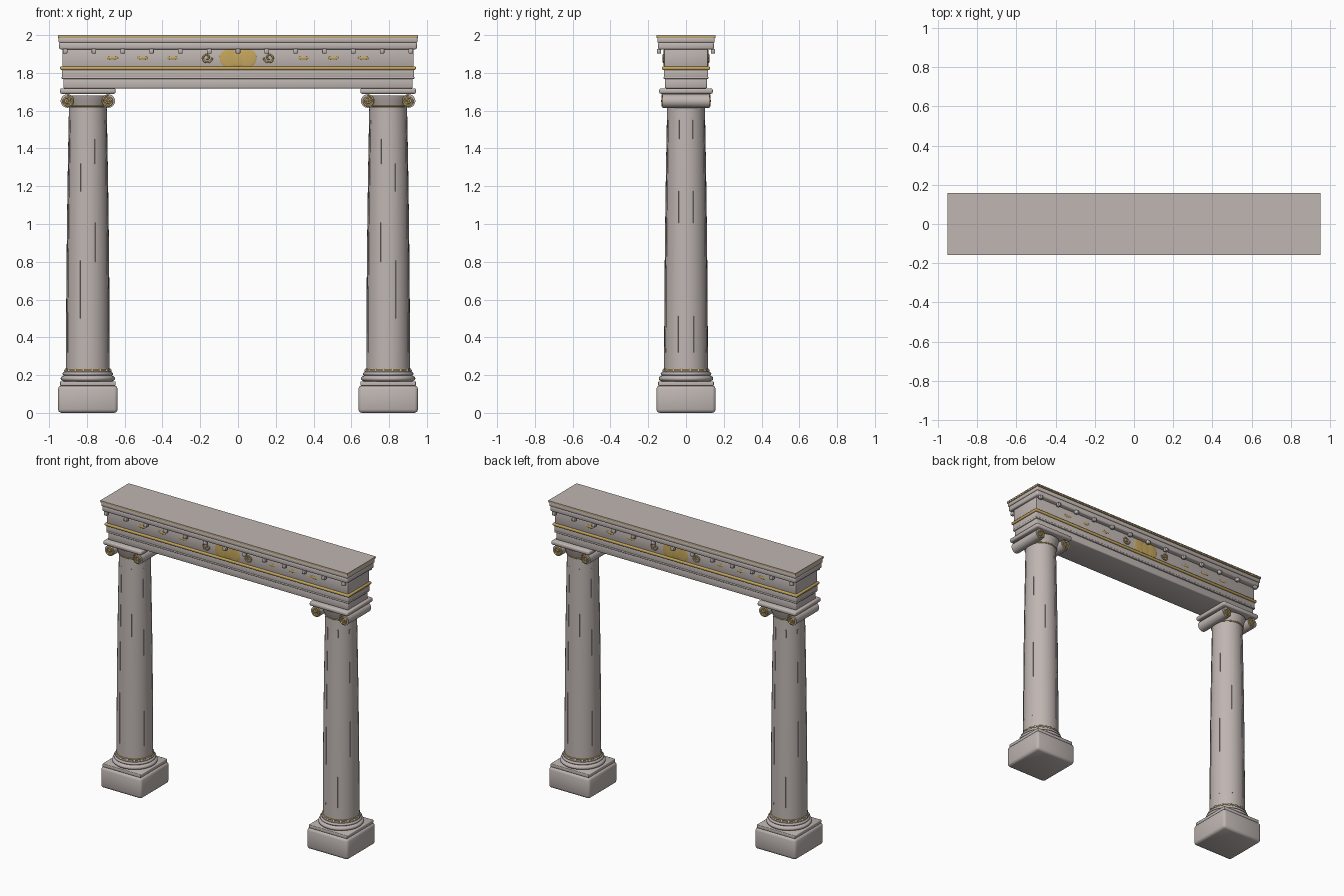
import bpy, bmesh, math
from mathutils import Vector

if "Cube" in bpy.data.objects:
    bpy.data.objects.remove(bpy.data.objects["Cube"])


def material(name, rgb):
    m = bpy.data.materials.new(name)
    m.diffuse_color = (*rgb, 1)
    m.use_nodes = True
    m.node_tree.nodes["Principled BSDF"].inputs["Base Color"].default_value = m.diffuse_color
    return m


STONE = material("warm_stone", (0.52, 0.465, 0.445))
GOLD = material("aged_gold", (0.56, 0.385, 0.11))


def finish(name, bm, mat, smooth=True, angle=40):
    bmesh.ops.recalc_face_normals(bm, faces=bm.faces)
    me = bpy.data.meshes.new(name)
    bm.to_mesh(me)
    bm.free()
    me.materials.append(mat)
    ob = bpy.data.objects.new(name, me)
    bpy.context.collection.objects.link(ob)
    if smooth:
        bpy.ops.object.select_all(action='DESELECT')
        bpy.context.view_layer.objects.active = ob
        ob.select_set(True)
        bpy.ops.object.shade_smooth_by_angle(angle=math.radians(angle))
    return ob


def box(name, centre, half, mat, bevel=0.0, segments=2):
    bm = bmesh.new()
    bmesh.ops.create_cube(bm, size=2)
    for v in bm.verts:
        v.co = Vector(centre) + Vector([a * b for a, b in zip(v.co, half)])
    if bevel:
        bmesh.ops.bevel(bm, geom=bm.edges[:], offset=bevel, segments=segments,
                        profile=0.5, affect='EDGES')
    return finish(name, bm, mat, bevel > 0, 60)


def lathe(name, profile, x, mat, steps=40):
    bm = bmesh.new()
    rings = [[bm.verts.new((x + r * math.cos(2 * math.pi * i / steps),
                            r * math.sin(2 * math.pi * i / steps), z))
              for i in range(steps)] for r, z in profile]
    for a, b in zip(rings, rings[1:]):
        for i in range(steps):
            j = (i + 1) % steps
            bm.faces.new((a[i], a[j], b[j], b[i]))
    bm.faces.new(rings[0])
    bm.faces.new(rings[-1])
    return finish(name, bm, mat)


def blob(name, centre, half, mat, u=24, v=16):
    bm = bmesh.new()
    bmesh.ops.create_uvsphere(bm, u_segments=u, v_segments=v, radius=1)
    for p in bm.verts:
        p.co = Vector(centre) + Vector([a * b for a, b in zip(p.co, half)])
    return finish(name, bm, mat, True, 180)


def spiral(name, centre, radius, turns, tube, flip, mat, start=0.0):
    """Tube wound inward in the xz plane."""
    cu = bpy.data.curves.new(name, 'CURVE')
    cu.dimensions = '3D'
    cu.bevel_depth = tube
    cu.bevel_resolution = 2
    cu.use_fill_caps = True
    sp = cu.splines.new('POLY')
    n = int(turns * 24)
    sp.points.add(n)
    for i, p in enumerate(sp.points):
        t = i / n
        r = radius * (1 - 0.8 * t)
        a = start + t * turns * 2 * math.pi
        p.co = (centre[0] + flip * r * math.cos(a), centre[1],
                centre[2] + r * math.sin(a), 1)
    sp.use_smooth = True
    cu.materials.append(mat)
    ob = bpy.data.objects.new(name, cu)
    bpy.context.collection.objects.link(ob)


def shaft_radius(z):
    t = (z - 0.24) / 1.38
    return 0.116 - 0.003 * t - 0.013 * t * t


def flutes(x):
    """Eight narrow strips following the shaft taper."""
    bm = bmesh.new()
    for k in range(8):
        a = math.radians(22.5 + 45 * k)
        out = Vector((math.cos(a), math.sin(a), 0))
        side = Vector((-out.y, out.x, 0)) * 0.004
        rows = []
        for i in range(9):
            z = 0.32 + 1.23 * i / 8
            mid = Vector((x, 0, z))
            r = shaft_radius(z)
            rows.append([bm.verts.new(mid + out * d + s) for d, s in
                         ((r - 0.005, -side), (r + 0.002, -side),
                          (r + 0.002, side), (r - 0.005, side))])
        for p, q in zip(rows, rows[1:]):
            for i in range(4):
                j = (i + 1) % 4
                bm.faces.new((p[i], p[j], q[j], q[i]))
        bm.faces.new(rows[0])
        bm.faces.new(rows[-1])
    finish("flutes", bm, STONE, False)


def beads(name, x, z, ring, size, count, mat):
    bm = bmesh.new()
    for i in range(count):
        a = 2 * math.pi * (i + 0.5) / count
        new = bmesh.ops.create_uvsphere(bm, u_segments=12, v_segments=8, radius=size)
        bmesh.ops.translate(bm, verts=new["verts"],
                            vec=(x + ring * math.cos(a), ring * math.sin(a), z))
    finish(name, bm, mat, True, 180)


def torus_points(r, z, h, n=6):
    """Half-round moulding profile of height h centred on z."""
    return [(r + h / 2 * math.cos(a), z + h / 2 * math.sin(a))
            for a in (-math.pi / 2 + math.pi * i / n for i in range(n + 1))]


for x in (-0.795, 0.795):
    # Pedestal and base mouldings
    box("plinth", (x, 0, 0.0725), (0.158, 0.157, 0.0725), STONE, 0.018)
    box("base_slab", (x, 0, 0.155), (0.147, 0.147, 0.012), STONE, 0.004)
    lathe("base_moulding", [(0.125, 0.16)] + torus_points(0.131, 0.182, 0.026)
          + [(0.128, 0.197)] + torus_points(0.125, 0.207, 0.018)
          + [(0.124, 0.222), (0.118, 0.227), (0.114, 0.235)], x, STONE)
    lathe("base_gold_ring", torus_points(0.115, 0.231, 0.011), x, GOLD)
    beads("base_beads", x, 0.224, 0.119, 0.009, 16, STONE)
    # Tapered shaft
    lathe("shaft", [(shaft_radius(z), z) for z in
                    (0.22 + 1.40 * i / 8 for i in range(9))], x, STONE)
    flutes(x)
    # Scrolled capital
    lathe("echinus", [(0.099, 1.61), (0.103, 1.625), (0.106, 1.635),
                      (0.115, 1.655), (0.122, 1.68)], x, STONE)
    lathe("neck_gold_ring", torus_points(0.102, 1.624, 0.008), x, GOLD)
    for s in (-1, 1):
        bm = bmesh.new()
        bmesh.ops.create_cone(bm, cap_ends=True, segments=24, radius1=0.036,
                              radius2=0.036, depth=0.25)
        for v in bm.verts:
            v.co = Vector((x + s * 0.108 + v.co.x, v.co.z, 1.651 + v.co.y))
        finish("scroll_bolster", bm, STONE)
        for f in (-1, 1):
            spiral("capital_scroll", (x + s * 0.108, f * 0.126, 1.651), 0.032,
                   1.75, 0.0048, s, GOLD, math.pi / 2)
            blob("scroll_eye", (x + s * 0.108, f * 0.126, 1.651),
                 (0.007, 0.007, 0.007), GOLD, 12, 8)
    box("abacus", (x, 0, 1.704), (0.147, 0.142, 0.0145), STONE, 0.009)

# Entablature courses: name, half x, half y, bottom, top, colour, bevel
COURSES = [
    ("lower_fascia", 0.925, 0.111, 1.718, 1.772, STONE, 0.006),
    ("fascia_bead", 0.934, 0.119, 1.768, 1.780, STONE, 0.004),
    ("upper_fascia", 0.933, 0.117, 1.772, 1.818, STONE, 0.005),
    ("gold_band", 0.942, 0.127, 1.816, 1.834, GOLD, 0.006),
    ("frieze", 0.930, 0.116, 1.830, 1.930, STONE, 0.004),
    ("bed_moulding", 0.947, 0.148, 1.924, 1.962, STONE, 0.009),
    ("corona", 0.950, 0.152, 1.960, 1.987, STONE, 0.006),
    ("gold_fillet", 0.952, 0.155, 1.986, 1.994, GOLD, 0),
    ("top_slab", 0.953, 0.157, 1.993, 2.000, STONE, 0),
]
for name, hx, hy, z0, z1, mat, bevel in COURSES:
    box(name, (0, 0, (z0 + z1) / 2), (hx, hy, (z1 - z0) / 2), mat, bevel)

# Ornaments on both long faces
for f in (-1, 1):
    for i in range(-6, 7):
        box("dentil", (i * 0.1525, f * 0.143, 1.915), (0.012, 0.011, 0.012), STONE, 0.002, 1)
    for dx, r in ((-0.048, 0.051), (0, 0.045), (0.048, 0.051)):
        blob("medallion", (dx, f * 0.115, 1.878), (r, 0.005, r), GOLD)
    for s in (-1, 1):
        spiral("frieze_scroll", (s * 0.165, f * 0.119, 1.88), 0.029, 1.3,
               0.0045, s, GOLD, math.pi)
        for dx in (0.345, 0.505, 0.665):
            blob("lozenge", (s * dx, f * 0.115, 1.879), (0.03, 0.004, 0.009), GOLD)
